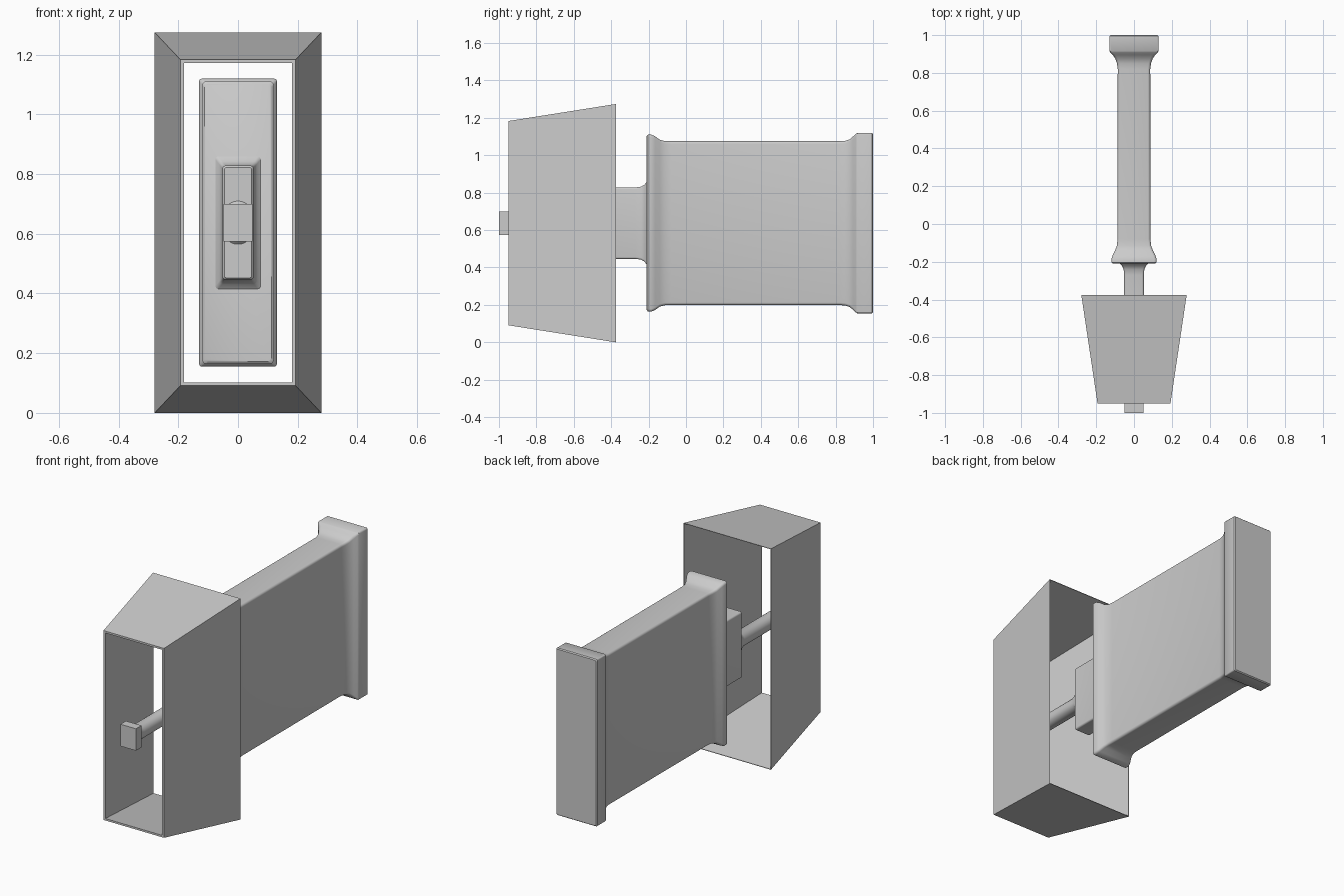
import bpy, bmesh
from math import cos, sin, pi

ZC = 0.637  # shared centre height of every part


def ring(y, hx, hz, r, seg):
    """Rounded rectangle in the XZ plane at depth y (sharp when r is 0)."""
    if r == 0:
        return [(hx, y, ZC + hz), (-hx, y, ZC + hz), (-hx, y, ZC - hz), (hx, y, ZC - hz)]
    pts = []
    for k, (sx, sz) in enumerate(((1, 1), (-1, 1), (-1, -1), (1, -1))):
        for i in range(seg + 1):
            a = (k + i / seg) * pi / 2
            pts.append((sx * (hx - r) + r * cos(a), y, ZC + sz * (hz - r) + r * sin(a)))
    return pts


def loft(name, stations, seg=4, tube=False, smooth=True):
    """Skin rings (y, half width, half height, corner radius) along y."""
    bm = bmesh.new()
    rings = [[bm.verts.new(p) for p in ring(*s, seg)] for s in stations]
    pairs = list(zip(rings, rings[1:]))
    if tube:
        pairs.append((rings[-1], rings[0]))
    else:
        bm.faces.new(rings[0])
        bm.faces.new(rings[-1])
    for a, b in pairs:
        for i in range(len(a)):
            j = (i + 1) % len(a)
            bm.faces.new((a[i], a[j], b[j], b[i]))
    bmesh.ops.recalc_face_normals(bm, faces=bm.faces)
    me = bpy.data.meshes.new(name)
    bm.to_mesh(me)
    bm.free()
    ob = bpy.data.objects.new(name, me)
    bpy.context.collection.objects.link(ob)
    if smooth:
        bpy.ops.object.select_all(action='DESELECT')
        ob.select_set(True)
        bpy.context.view_layer.objects.active = ob
        bpy.ops.object.shade_smooth_by_angle(angle=0.6)
    return ob


# Flared open shroud with a thin front rim
loft("shroud", [(-0.95, 0.193, 0.546, 0), (-0.375, 0.279, 0.637, 0),
                (-0.375, 0.276, 0.634, 0), (-0.95, 0.181, 0.535, 0)],
     tube=True, smooth=False)

# Flat slab body with a flange at each end
loft("body", [(-0.21, 0.112, 0.465, 0.012), (-0.203, 0.12, 0.473, 0.014),
              (-0.185, 0.12, 0.473, 0.014), (-0.165, 0.113, 0.464, 0.014),
              (-0.14, 0.1, 0.446, 0.014), (-0.115, 0.091, 0.439, 0.014),
              (-0.08, 0.087, 0.438, 0.014), (0.82, 0.086, 0.438, 0.014),
              (0.85, 0.09, 0.44, 0.014), (0.875, 0.099, 0.448, 0.014),
              (0.895, 0.112, 0.465, 0.014), (0.908, 0.125, 0.477, 0.01),
              (0.916, 0.13, 0.482, 0.008), (0.994, 0.13, 0.482, 0.008),
              (1.0, 0.125, 0.477, 0.008)])

# Neck block with a fillet into the body
loft("neck", [(-0.44, 0.046, 0.185, 0.008), (-0.433, 0.052, 0.191, 0.01),
              (-0.27, 0.052, 0.191, 0.01), (-0.24, 0.055, 0.195, 0.01),
              (-0.222, 0.063, 0.206, 0.01), (-0.208, 0.078, 0.224, 0.01),
              (-0.2, 0.078, 0.224, 0.01)])

# Round rod flaring slightly where it meets the neck and the tip
loft("rod", [(-0.952, 0.046, 0.056, 0.044), (-0.935, 0.042, 0.047, 0.041),
             (-0.91, 0.041, 0.043, 0.04), (-0.48, 0.041, 0.043, 0.04),
             (-0.455, 0.044, 0.055, 0.043), (-0.435, 0.048, 0.078, 0.046)], seg=6)

# Square tip
loft("tip", [(-1.0, 0.049, 0.063, 0), (-0.95, 0.049, 0.063, 0)], smooth=False)
